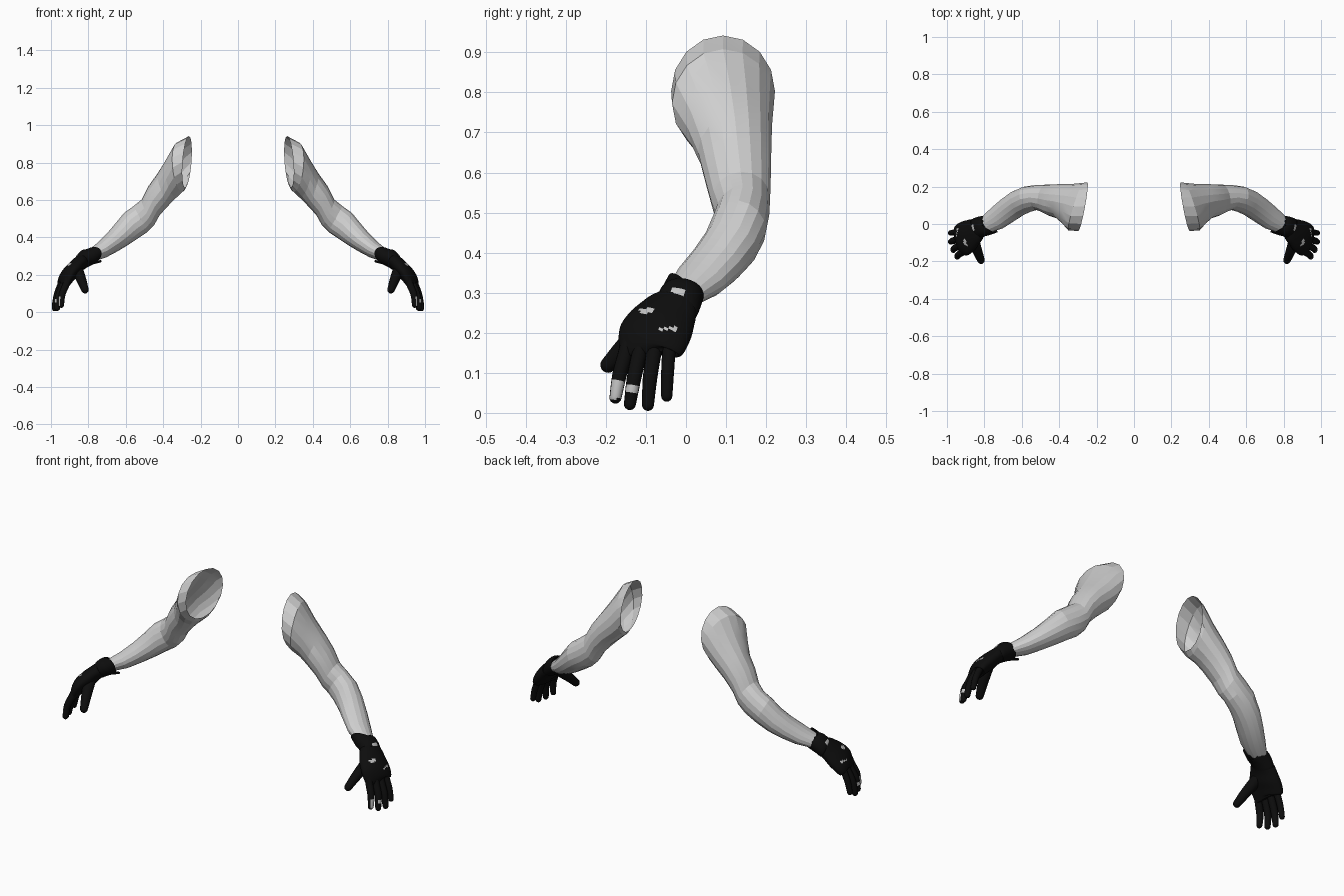
import bpy, bmesh, math
from mathutils import Vector

if "Cube" in bpy.data.objects:
    bpy.data.objects.remove(bpy.data.objects["Cube"])

def material(name, v):
    m = bpy.data.materials.new(name)
    m.diffuse_color = (v, v, v, 1)
    m.use_nodes = True
    m.node_tree.nodes["Principled BSDF"].inputs["Base Color"].default_value = m.diffuse_color
    return m

SKIN = material("pale grey skin", 0.62)
BLACK = material("black fabric", 0.004)
PATCH = material("light grey patch", 0.55)

def finish(name, bm, mats, angle, rule=None):
    """Turn the bmesh into an object, colour faces by rule, mirror across x."""
    bm.normal_update()
    if rule:
        for f in bm.faces:
            if rule(f.calc_center_median(), f.normal):
                f.material_index = 1
    me = bpy.data.meshes.new(name)
    bm.to_mesh(me)
    bm.free()
    for m in mats:
        me.materials.append(m)
    ob = bpy.data.objects.new(name, me)
    bpy.context.collection.objects.link(ob)
    if angle:
        bpy.ops.object.select_all(action='DESELECT')
        ob.select_set(True)
        bpy.context.view_layer.objects.active = ob
        bpy.ops.object.shade_smooth_by_angle(angle=math.radians(angle))
    mod = ob.modifiers.new("other_side", 'MIRROR')
    mod.use_mirror_merge = False
    return ob

def spline(rows, sub):
    """Catmull-Rom interpolation of equal-length rows."""
    out = []
    for i in range(len(rows) - 1):
        p = [rows[max(0, min(len(rows) - 1, i + k))] for k in (-1, 0, 1, 2)]
        for s in range(sub):
            t = s / sub
            out.append([0.5 * (2*b + (c-a)*t + (2*a-5*b+4*c-d)*t*t + (3*b-a-3*c+d)*t**3)
                        for a, b, c, d in zip(*p)])
    return out + [list(rows[-1])]

def skin(rings, n, cap_start, cap_end):
    """Bridge (centre, half axis, half axis) ellipses into a tube."""
    bm = bmesh.new()
    loops = [[bm.verts.new(c + a * math.cos(2*math.pi*k/n) + b * math.sin(2*math.pi*k/n))
              for k in range(n)] for c, a, b in rings]
    for p, q in zip(loops, loops[1:]):
        for k in range(n):
            bm.faces.new((p[k], p[(k+1) % n], q[(k+1) % n], q[k]))
    if cap_start:
        bm.faces.new(loops[0][::-1])
    if cap_end:
        bm.faces.new(loops[-1])
    if cap_start or cap_end:
        bmesh.ops.recalc_face_normals(bm, faces=bm.faces[:])
    return bm

def loft(rows, n, sub, cap_start=False, cap_end=False):
    """Rows: upper x, z, lower x, z, front y, back y, sideways skew."""
    rows = spline(rows, sub)
    cs = [Vector(((r[0]+r[2])/2, (r[4]+r[5])/2, (r[1]+r[3])/2)) for r in rows]
    rings = []
    for i, r in enumerate(rows):
        t = cs[min(i+1, len(cs)-1)] - cs[max(i-1, 0)]
        a = Vector(((r[0]-r[2])/2, 0, (r[1]-r[3])/2))
        b = a.cross(t).normalized()
        if b.y < 0:
            b = -b
        b = b * ((r[5]-r[4])/2 / max(b.y, 0.7))
        b.x += r[6]
        rings.append((cs[i], a, b))
    return skin(rings, n, cap_start, cap_end)

def tube(pts, n=14, sub=4):
    """Rounded tube through x, y, z, radius rows."""
    rows = spline(pts, sub)
    t = (Vector(rows[-1][:3]) - Vector(rows[-2][:3])).normalized()
    end, r = Vector(rows[-1][:3]), rows[-1][3]
    for ang in (25, 48, 68, 82):
        s = math.radians(ang)
        rows.append([*(end + t * r * math.sin(s)), r * math.cos(s)])
    rings = []
    for i, row in enumerate(rows):
        d = (Vector(rows[min(i+1, len(rows)-1)][:3]) - Vector(rows[max(i-1, 0)][:3])).normalized()
        a = Vector((0, 1, 0)) if abs(d.y) < 0.75 else Vector((1, 0, 0))
        a = (a - d * a.dot(d)).normalized()
        rings.append((Vector(row[:3]), a * row[3], d.cross(a) * row[3]))
    return skin(rings, n, True, True)

# Bare arm: open shell from the shoulder cut to the wrist
ARM = [
    (.262, .942, .283, .665, -.037, .222, -.024),
    (.325, .908, .298, .643, -.035, .220, -.014),
    (.378, .820, .330, .612, .005, .215, -.005),
    (.430, .742, .370, .572, .030, .213, 0),
    (.478, .675, .418, .520, .045, .212, 0),
    (.515, .602, .450, .463, .063, .210, 0),
    (.560, .566, .485, .428, .075, .208, 0),
    (.610, .530, .535, .395, .064, .200, 0),
    (.655, .475, .590, .358, .045, .175, 0),
    (.700, .422, .645, .325, .015, .136, 0),
    (.750, .372, .705, .293, -.022, .092, 0),
    (.805, .328, .770, .272, -.045, .042, 0),
]
bm = loft(ARM, 16, 1)
bmesh.ops.triangulate(bm, faces=bm.faces[:])
bmesh.ops.recalc_face_normals(bm, faces=bm.faces[:])
finish("arm", bm, [SKIN], 12)

# Glove cuff with its light patches
CUFF = [
    (.808, .328, .768, .268, -.050, .035, 0),
    (.812, .336, .760, .262, -.060, .044, 0),
    (.835, .331, .782, .252, -.066, .042, 0),
    (.862, .305, .805, .240, -.074, .034, 0),
    (.868, .285, .818, .232, -.078, .024, 0),
]
finish("cuff", loft(CUFF, 40, 4, False, True), [BLACK, PATCH], 40,
       lambda c, n: n.x > 0.2 and -.035 < c.y < -.003 and .28 < c.z < .312)

# Palm and back of the hand with knuckle stripes
HAND = [
    (.862, .300, .815, .238, -.074, .026, 0),
    (.885, .280, .832, .222, -.105, .022, 0),
    (.918, .248, .852, .195, -.138, .014, .006),
    (.945, .212, .876, .172, -.160, .000, .012),
    (.955, .175, .895, .150, -.168, -.020, .016),
    (.948, .150, .910, .140, -.155, -.032, .014),
]
finish("hand", loft(HAND, 48, 6, True, True), [BLACK, PATCH], 40,
       lambda c, n: n.x > 0 and ((-.115 < c.y < -.08 and .248 < c.z < .262)
                                 or (-.065 < c.y < -.025 and .206 < c.z < .213)))

# Fingers and thumb: base, middle joints, tip
FINGERS = {
    "index_finger": [(.905, -.140, .190, .020), (.920, -.152, .145, .019),
                     (.940, -.166, .095, .018), (.945, -.176, .038, .015)],
    "middle_finger": [(.920, -.105, .190, .020), (.935, -.117, .145, .019),
                      (.960, -.130, .085, .018), (.966, -.140, .022, .015)],
    "ring_finger": [(.925, -.072, .190, .020), (.942, -.081, .145, .019),
                    (.968, -.090, .085, .018), (.980, -.095, .020, .015)],
    "little_finger": [(.925, -.035, .205, .019), (.944, -.042, .160, .017),
                      (.968, -.046, .100, .016), (.981, -.048, .042, .014)],
    "thumb": [(.860, -.075, .235, .030), (.848, -.115, .200, .029),
              (.833, -.155, .162, .025), (.818, -.194, .120, .020)],
}
PADS = {"index_finger": (.035, .075), "middle_finger": (.045, .072)}
for name, pts in FINGERS.items():
    lo, hi = PADS.get(name, (1, 1))
    finish(name, tube(pts), [BLACK, PATCH], 50,
           lambda c, n, lo=lo, hi=hi: n.x > 0.35 and lo < c.z < hi)

# Small pull tab under the cuff
finish("pull_tab", tube([(.785, -.020, .262, .008), (.758, -.012, .268, .008),
                         (.735, -.004, .272, .006)], 8, 2), [BLACK], 40)
